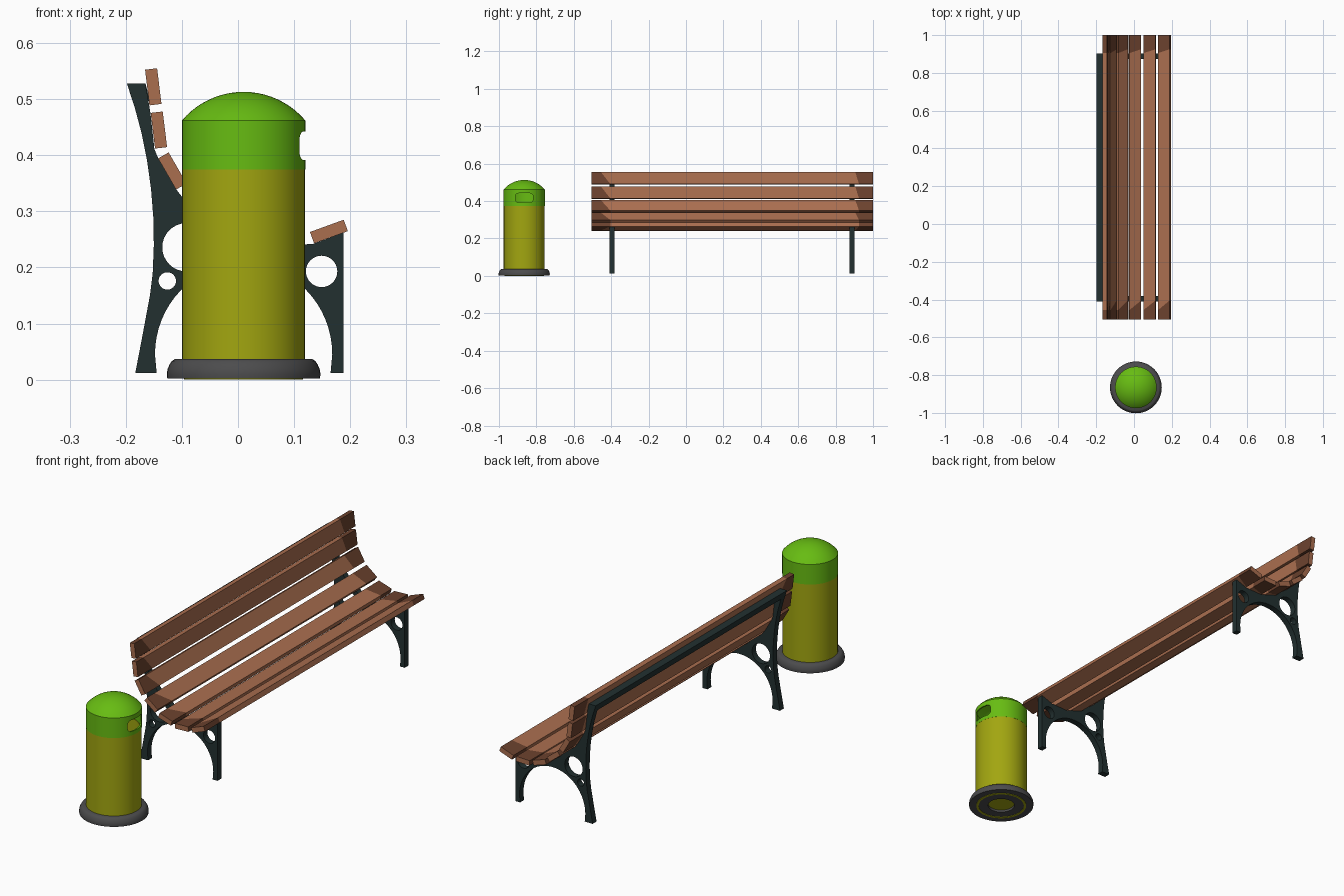
import bpy, bmesh, math

if "Cube" in bpy.data.objects:
    bpy.data.objects.remove(bpy.data.objects["Cube"])


def material(name, rgb):
    m = bpy.data.materials.new(name)
    lin = [((c / 255 + 0.055) / 1.055) ** 2.4 if c > 10 else c / 255 / 12.92 for c in rgb]
    m.diffuse_color = (*lin, 1)
    m.use_nodes = True
    m.node_tree.nodes["Principled BSDF"].inputs["Base Color"].default_value = m.diffuse_color
    return m


WOOD = material("brown wood", (170, 110, 79))
DARK_WOOD = material("dark brown wood", (108, 66, 46))
IRON = material("dark iron", (34, 48, 48))
OLIVE = material("olive yellow", (162, 166, 16))
GREEN = material("bright green", (103, 188, 18))
GREY = material("dark grey", (76, 76, 77))


def finish(name, bm, mats, smooth=None):
    bmesh.ops.recalc_face_normals(bm, faces=bm.faces)
    me = bpy.data.meshes.new(name)
    bm.to_mesh(me)
    bm.free()
    for m in mats:
        me.materials.append(m)
    if smooth:
        me.shade_smooth()
        me.set_sharp_from_angle(angle=math.radians(smooth))
    ob = bpy.data.objects.new(name, me)
    bpy.context.collection.objects.link(ob)
    return ob


def loft(bm, rings):
    """Joins rings of points end to end; returns the faces of each segment."""
    vs = [[bm.verts.new(p) for p in r] for r in rings]
    n = len(rings[0])
    return vs, [[bm.faces.new((a[i], a[(i + 1) % n], b[(i + 1) % n], b[i])) for i in range(n)]
                for a, b in zip(vs, vs[1:])]


def lathe(name, profile, mat, closed=True, seg=48, loc=(0.01, -0.865, 0)):
    """Revolves a closed (r, z) profile about z."""
    bm = bmesh.new()
    pts = profile + profile[:1] if closed else profile
    rings = [[(r * math.cos(2 * math.pi * i / seg), r * math.sin(2 * math.pi * i / seg), z)
              for i in range(seg)] for r, z in pts]
    loft(bm, rings)
    bmesh.ops.remove_doubles(bm, verts=bm.verts, dist=1e-5)
    ob = finish(name, bm, [mat], 35)
    ob.location = loc
    return ob


# Bench slats: centre x, centre z, tilt in degrees (front view)
SLATS = [(-0.151, 0.522, -83), (-0.141, 0.445, -83), (-0.117, 0.372, -60),
         (-0.064, 0.310, -38), (0.004, 0.266, -18), (0.083, 0.251, 2), (0.162, 0.264, 20)]
W, T = 0.032, 0.0108
for k, (cx, cz, deg) in enumerate(SLATS):
    c, s = math.cos(math.radians(deg)), math.sin(math.radians(deg))
    bm = bmesh.new()
    rings = []
    for y, slant in ((-0.505, 0), (-0.43, 0.025), (0.915, 0.01), (1.0, 0)):
        rings.append([(cx + u * c - v * s, y + slant * u / W, cz + u * s + v * c)
                      for u, v in ((-W, -T), (W, -T), (W, T), (-W, T))])
    vs, segs = loft(bm, rings)
    for f in segs[0] + segs[2]:
        f.material_index = 1          # weathered ends
    bm.faces.new(vs[0])
    bm.faces.new(vs[-1])
    kind = "back_slat" if k < 4 else "seat_slat"
    finish(f"{kind}_{k + 1}", bm, [WOOD, DARK_WOOD])


# Cast side frames: outline with arch and round holes
def circle(x, z, r, n=32):
    return [(x + r * math.cos(2 * math.pi * i / n), z + r * math.sin(2 * math.pi * i / n))
            for i in range(n)]


arch = [(0.01 + 0.158 * math.cos(a), 0.045 + 0.162 * math.sin(a))
        for a in [math.pi * i / 32 for i in range(33)]]
outline = ([(0.188, 0.012), (0.188, 0.262), (0.134, 0.242), (0.115, 0.241), (0.051, 0.239),
            (0.031, 0.247), (-0.030, 0.266), (-0.045, 0.282), (-0.096, 0.321),
            (-0.110, 0.339), (-0.142, 0.394), (-0.149, 0.411), (-0.156, 0.475),
            (-0.165, 0.528), (-0.198, 0.528), (-0.184, 0.485), (-0.172, 0.44),
            (-0.162, 0.39), (-0.155, 0.34), (-0.151, 0.29), (-0.150, 0.24),
            (-0.152, 0.19), (-0.157, 0.15), (-0.170, 0.08), (-0.183, 0.012), (-0.145, 0.012)]
           + arch[::-1] + [(0.165, 0.012)])
holes = [circle(-0.092, 0.236, 0.043), circle(-0.126, 0.176, 0.0155), circle(0.149, 0.193, 0.028)]

cu = bpy.data.curves.new("frame_outline", 'CURVE')
cu.dimensions = '2D'
cu.fill_mode = 'BOTH'
cu.extrude = 0.0135
for loop in [outline] + holes:
    sp = cu.splines.new('POLY')
    sp.points.add(len(loop) - 1)
    for p, (x, z) in zip(sp.points, loop):
        p.co = (x, z, 0, 1)
    sp.use_cyclic_u = True
tmp = bpy.data.objects.new("frame_helper", cu)
bpy.context.collection.objects.link(tmp)
bpy.context.view_layer.update()
flat = bpy.data.meshes.new_from_object(tmp.evaluated_get(bpy.context.evaluated_depsgraph_get()))
bpy.data.objects.remove(tmp)
for name, y in (("near_side_frame", -0.396), ("far_side_frame", 0.888)):
    bm = bmesh.new()
    bm.from_mesh(flat)
    bmesh.ops.remove_doubles(bm, verts=bm.verts, dist=1e-5)
    for f in bm.faces:
        f.material_index = 0
    ob = finish(name, bm, [IRON], 30)
    ob.rotation_euler.x = math.pi / 2
    ob.location.y = y

# Rail joining the frames behind the top slat
bm = bmesh.new()
vs, _ = loft(bm, [[(x, y, z) for x, z in ((-0.188, 0.497), (-0.157, 0.497), (-0.165, 0.528), (-0.198, 0.528))]
                  for y in (-0.405, 0.901)])
bm.faces.new(vs[0])
bm.faces.new(vs[1])
finish("back_rail", bm, [IRON])

# Litter bin: base ring, hollow body, floor, domed lid
lathe("bin_base", [(0.056, 0.002), (0.136, 0.002), (0.137, 0.010), (0.1355, 0.019), (0.132, 0.027),
                   (0.128, 0.033), (0.122, 0.037), (0.056, 0.037)], GREY)
lathe("bin_body", [(0.096, 0.0), (0.106, 0.0), (0.106, 0.03), (0.1095, 0.03), (0.1095, 0.376),
                   (0.102, 0.376), (0.102, 0.03), (0.096, 0.03)], OLIVE)
lathe("bin_floor", [(0, 0.012), (0.06, 0.012), (0.06, 0.04), (0, 0.04)], OLIVE)


def dome(r, top, edge, n=10):
    h = top - edge
    R = (r * r + h * h) / (2 * h)
    a0 = math.asin(r / R)
    return [(R * math.sin(a0 * (1 - i / n)), top - R + R * math.cos(a0 * (1 - i / n)))
            for i in range(n + 1)]


lid = lathe("bin_lid", [(0.104, 0.375), (0.11, 0.375)] + dome(0.11, 0.513, 0.462)
            + dome(0.104, 0.507, 0.459)[::-1], GREEN)

# Rounded opening cut through the +x side of the lid
bm = bmesh.new()
bmesh.ops.create_cube(bm, size=1)
for v in bm.verts:
    v.co = (0.125 + v.co.x * 0.15, -0.865 + v.co.y * 0.094, 0.417 + v.co.z * 0.05)
along = [e for e in bm.edges if abs(e.verts[0].co.x - e.verts[1].co.x) > 0.1]
bmesh.ops.bevel(bm, geom=along, offset=0.016, segments=5, profile=0.5, affect='EDGES')
cutter = finish("opening_cutter", bm, [GREEN])
cutter.hide_render = True
mod = lid.modifiers.new("opening", 'BOOLEAN')
mod.operation = 'DIFFERENCE'
mod.solver = 'EXACT'
mod.object = cutter
bpy.context.view_layer.objects.active = lid
bpy.ops.object.modifier_apply(modifier=mod.name)
bpy.data.objects.remove(cutter)
lid.data.set_sharp_from_angle(angle=math.radians(35))
